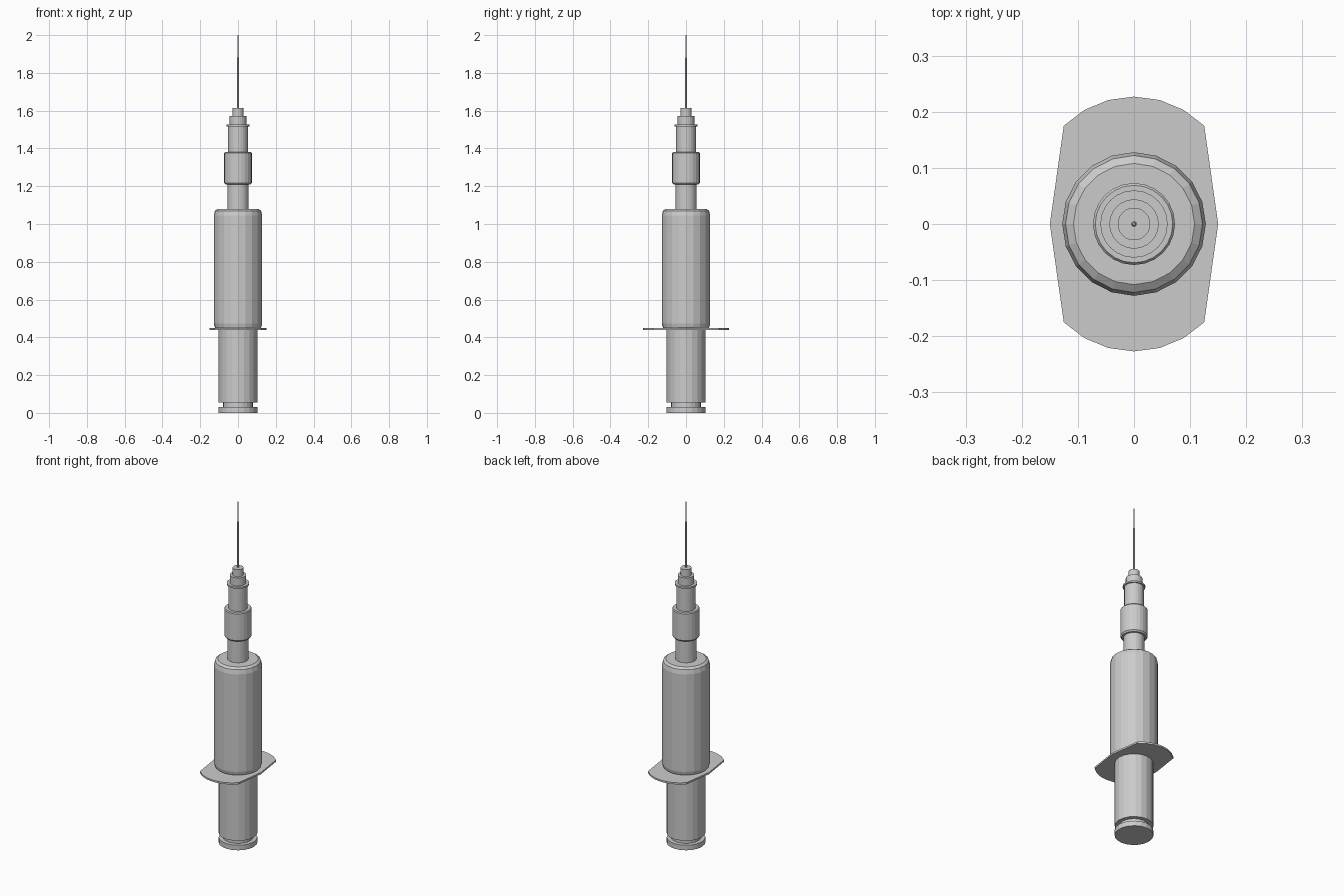
import bpy, bmesh, math

if "Cube" in bpy.data.objects:
    bpy.data.objects.remove(bpy.data.objects["Cube"])


def finish(name, bm):
    bmesh.ops.recalc_face_normals(bm, faces=bm.faces[:])
    mesh = bpy.data.meshes.new(name)
    bm.to_mesh(mesh)
    bm.free()
    obj = bpy.data.objects.new(name, mesh)
    bpy.context.collection.objects.link(obj)
    return obj


def lathe(name, profile, sides=20):
    """Closed solid turned around z from (radius, height) pairs."""
    bm = bmesh.new()
    rings = [[bm.verts.new((r * math.cos(math.tau * i / sides),
                            r * math.sin(math.tau * i / sides), z))
              for i in range(sides)] for r, z in profile]
    for a, b in zip(rings, rings[1:]):
        for i in range(sides):
            j = (i + 1) % sides
            bm.faces.new((a[i], a[j], b[j], b[i]))
    bm.faces.new(rings[0][::-1])
    bm.faces.new(rings[-1])
    return finish(name, bm)


# Plunger with a grooved thumb end
lathe("plunger", [(0.103, 0), (0.103, 0.03), (0.08, 0.03), (0.08, 0.056),
                  (0.103, 0.056), (0.103, 0.445)])

# Barrel with chamfered ends
lathe("barrel", [(0.118, 0.447), (0.124, 0.455), (0.128, 0.472),
                 (0.128, 1.045), (0.122, 1.07), (0.108, 1.08)])

# Neck and grip collar
lathe("neck", [(0.056, 1.07), (0.056, 1.22)], 24)
lathe("collar", [(0.066, 1.21), (0.073, 1.218), (0.073, 1.375), (0.069, 1.38)], 24)

# Needle hub with its thin rim and stepped tip
lathe("needle_hub", [(0.052, 1.375), (0.052, 1.517), (0.060, 1.517), (0.060, 1.526),
                     (0.044, 1.526), (0.044, 1.573), (0.029, 1.573), (0.029, 1.615)], 24)

# Needle narrowing to a fine tip
lathe("needle", [(0.005, 1.61), (0.005, 1.88), (0.0035, 1.885), (0.0025, 2.0)], 10)

# Finger flange: two end arcs joined by shallow side points
outline = [(0.15, 0)]
for sign in (1, -1):
    for k in range(3, -4, -1):
        a = math.radians(15 * k)
        outline.append((sign * 0.177 * math.sin(a), sign * (0.05 + 0.177 * math.cos(a))))
    if sign == 1:
        outline.append((-0.15, 0))
bm = bmesh.new()
face = bm.faces.new([bm.verts.new((x, y, 0.44)) for x, y in outline])
top = bmesh.ops.extrude_face_region(bm, geom=[face])
bmesh.ops.translate(bm, vec=(0, 0, 0.01),
                    verts=[v for v in top["geom"] if isinstance(v, bmesh.types.BMVert)])
finish("finger_flange", bm)
